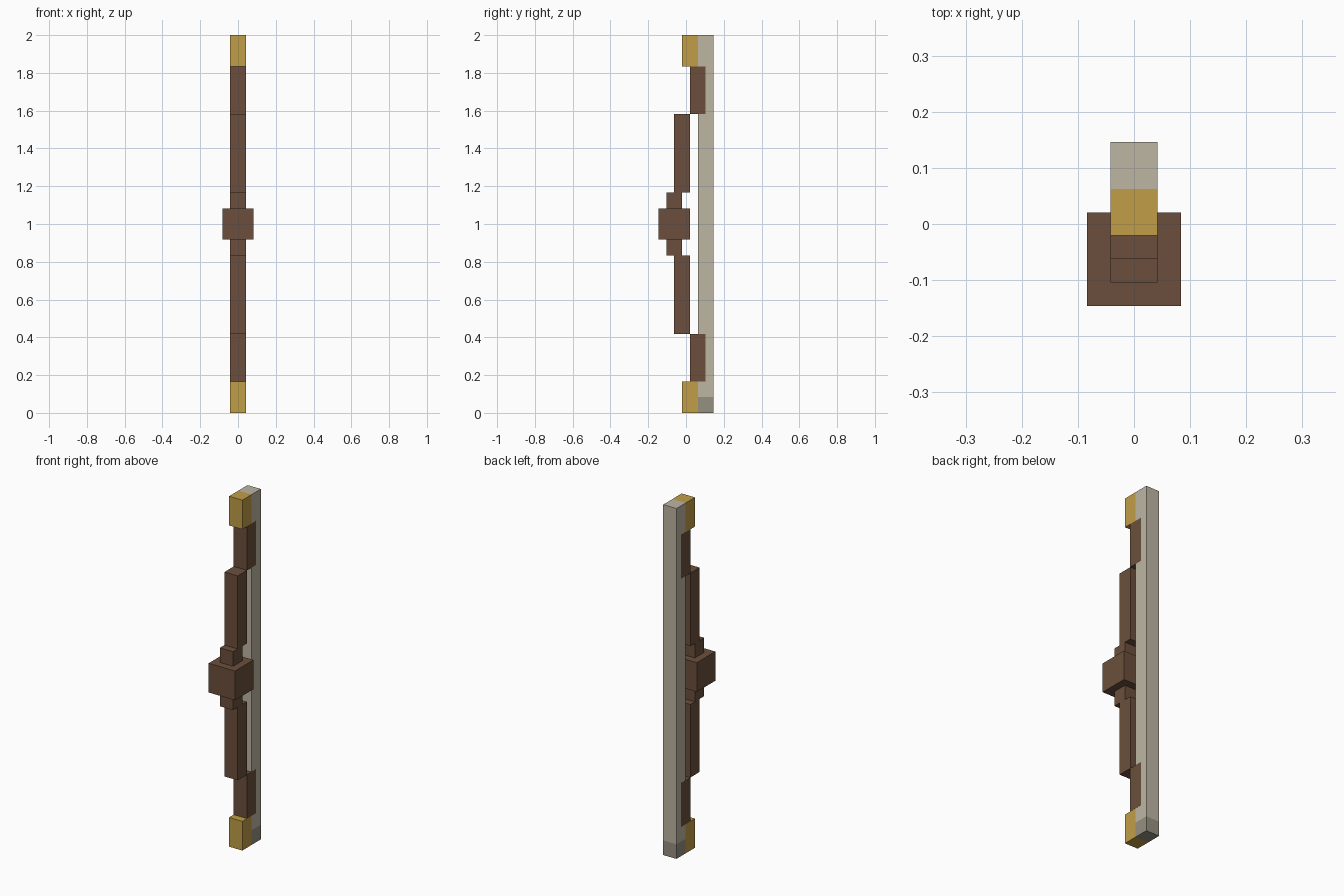
import bpy

if "Cube" in bpy.data.objects:
    bpy.data.objects.remove(bpy.data.objects["Cube"])

U = 1 / 24  # grid unit; the model is 48 units tall


def material(name, rgb):
    """Flat colour from 0-255 sRGB values."""
    mat = bpy.data.materials.new(name)
    lin = [((c / 255 + 0.055) / 1.055) ** 2.4 for c in rgb]
    mat.diffuse_color = (*lin, 1)
    mat.use_nodes = True
    mat.node_tree.nodes["Principled BSDF"].inputs["Base Color"].default_value = mat.diffuse_color
    return mat


wood = material("brown wood", (107, 79, 60))
gold = material("gold", (193, 157, 70))
cord = material("pale cord", (190, 182, 163))
cord_dark = material("dark cord", (149, 144, 129))


def block(name, mat, half_width, y, z):
    """Box centred on x, spanning y and z ranges given in grid units."""
    bpy.ops.mesh.primitive_cube_add(
        size=1, location=(0, sum(y) / 2 * U, sum(z) / 2 * U))
    ob = bpy.context.object
    ob.name = name
    ob.scale = (2 * half_width * U, (y[1] - y[0]) * U, (z[1] - z[0]) * U)
    bpy.ops.object.transform_apply(location=False, rotation=False, scale=True)
    ob.data.materials.append(mat)
    return ob


def mirrored_block(name, mat, half_width, y, z):
    """Lower block plus its twin reflected about the middle height."""
    block("lower_" + name, mat, half_width, y, z)
    block("upper_" + name, mat, half_width, y, (48 - z[1], 48 - z[0]))


# Central grip
block("grip", wood, 2, (-3.5, 0.5), (22, 26))

# Stepped limbs; the outer limb sits a hair proud of the string it overlaps
mirrored_block("grip_neck", wood, 1, (-2.5, -0.5), (20, 22))
mirrored_block("inner_limb", wood, 1, (-1.5, 0.5), (10, 20))
mirrored_block("outer_limb", wood, 1.012, (0.5, 2.5), (4, 10))

# Gold tips
mirrored_block("tip", gold, 1, (-0.5, 1.5), (0, 4))

# Bow string with a darker foot
block("string", cord, 1, (1.5, 3.5), (2, 48))
block("string_foot", cord_dark, 1, (1.5, 3.5), (0, 2))
